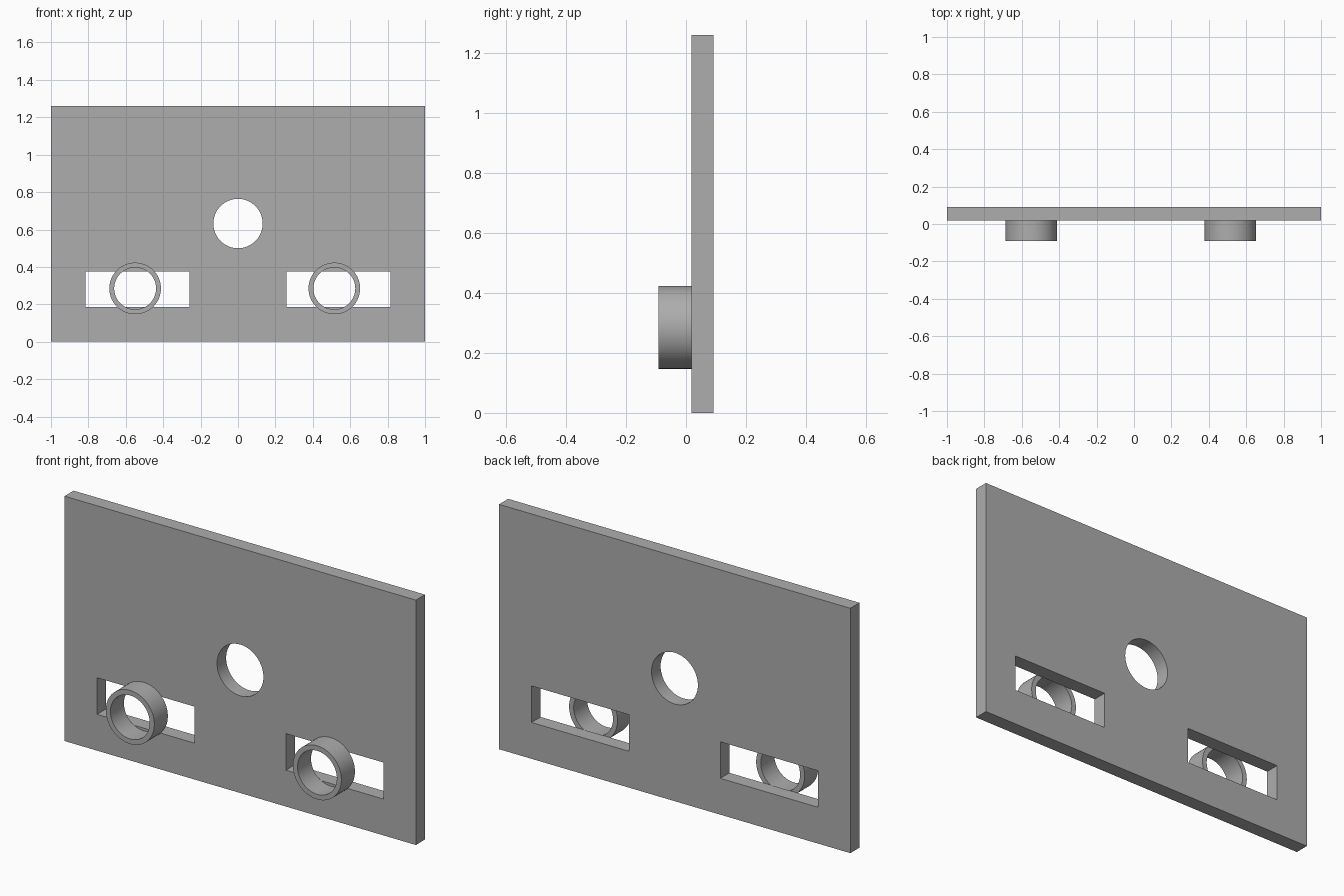
import bpy
import math

if "Cube" in bpy.data.objects:
    bpy.data.objects.remove(bpy.data.objects["Cube"], do_unlink=True)

FRONT, MID, BACK = -0.092, 0.018, 0.092   # ring front, plate front, plate back
HEIGHT = 1.26

grey = bpy.data.materials.new("plain grey")
grey.use_nodes = True
colour = (0.42, 0.42, 0.42, 1)
grey.diffuse_color = colour
grey.node_tree.nodes["Principled BSDF"].inputs["Base Color"].default_value = colour


def finish(name):
    obj = bpy.context.object
    obj.name = name
    obj.data.materials.append(grey)
    bpy.ops.object.transform_apply(location=True, rotation=True, scale=True)
    return obj


def box(name, x0, x1, y0, y1, z0, z1):
    bpy.ops.mesh.primitive_cube_add(
        size=1, location=((x0 + x1) / 2, (y0 + y1) / 2, (z0 + z1) / 2))
    bpy.context.object.scale = (x1 - x0, y1 - y0, z1 - z0)
    return finish(name)


def cylinder(name, x, z, radius, y0, y1):
    bpy.ops.mesh.primitive_cylinder_add(
        vertices=64, radius=radius, depth=y1 - y0,
        location=(x, (y0 + y1) / 2, z), rotation=(math.pi / 2, 0, 0))
    return finish(name)


def cut(target, cutter):
    cutter.hide_render = True
    mod = target.modifiers.new("cut", 'BOOLEAN')
    mod.operation = 'DIFFERENCE'
    mod.solver = 'EXACT'
    mod.object = cutter
    bpy.ops.object.select_all(action='DESELECT')
    target.select_set(True)
    bpy.context.view_layer.objects.active = target
    bpy.ops.object.modifier_apply(modifier=mod.name)
    bpy.data.objects.remove(cutter, do_unlink=True)


def smooth(obj):
    bpy.ops.object.select_all(action='DESELECT')
    obj.select_set(True)
    bpy.context.view_layer.objects.active = obj
    bpy.ops.object.shade_smooth_by_angle(angle=math.radians(30))


# Plate with a round hole and two slots
plate = box("plate", -1, 1, MID, BACK, 0, HEIGHT)
cut(plate, cylinder("hole_cutter", 0, 0.632, 0.132, MID - 0.1, BACK + 0.1))
for side in (-1, 1):
    x0, x1 = sorted((side * 0.26, side * 0.815))
    cut(plate, box("slot_cutter", x0, x1, MID - 0.1, BACK + 0.1, 0.187, 0.375))
smooth(plate)

# Rings standing in front of the slots
for name, x in (("right_ring", -0.55), ("left_ring", 0.515)):
    ring = cylinder(name, x, 0.285, 0.138, FRONT, MID)
    cut(ring, cylinder("bore_cutter", x, 0.285, 0.112, FRONT - 0.1, MID + 0.1))
    smooth(ring)
